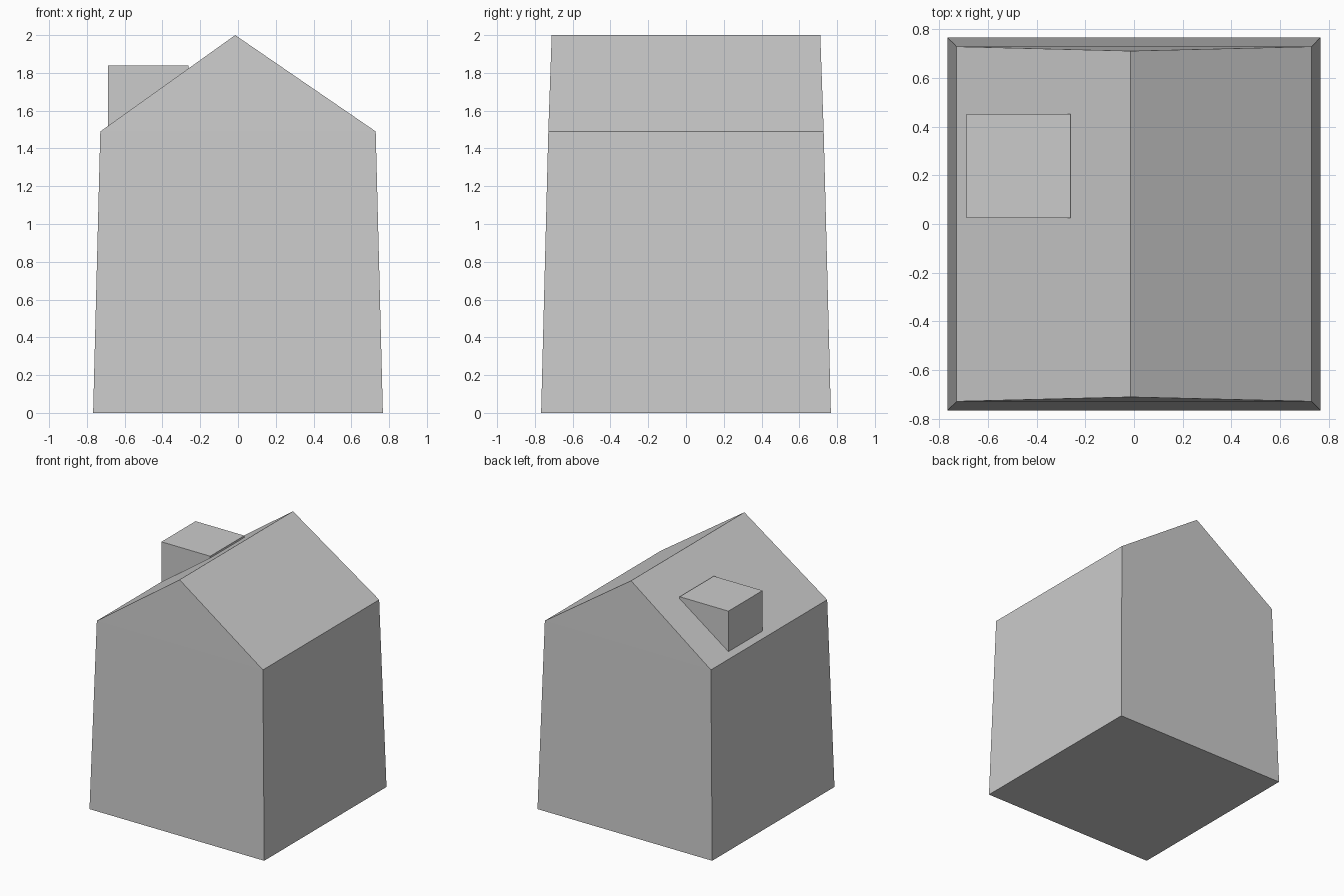
import bpy
import bmesh
from mathutils import Matrix

cube = bpy.data.objects.get("Cube")
if cube:
    bpy.data.objects.remove(cube, do_unlink=True)

# Single plain grey
GREY = (0.6, 0.6, 0.6, 1.0)
grey = bpy.data.materials.new("plain_grey")
grey.use_nodes = True
grey.diffuse_color = GREY
grey.node_tree.nodes["Principled BSDF"].inputs["Base Color"].default_value = GREY


def add_object(name, bm):
    bmesh.ops.recalc_face_normals(bm, faces=bm.faces)
    mesh = bpy.data.meshes.new(name)
    bm.to_mesh(mesh)
    bm.free()
    mesh.materials.append(grey)
    obj = bpy.data.objects.new(name, mesh)
    bpy.context.collection.objects.link(obj)
    return obj


# House body: tapered walls, then a gabled roof rising to a ridge
BASE, EAVE, EAVE_Z = 0.767, 0.729, 1.49
RIDGE_X, RIDGE_Y, RIDGE_Z = -0.015, 0.711, 2.0
corners = ((-1, -1), (1, -1), (1, 1), (-1, 1))

bm = bmesh.new()
base = [bm.verts.new((x * BASE, y * BASE, 0)) for x, y in corners]
eave = [bm.verts.new((x * EAVE, y * EAVE, EAVE_Z)) for x, y in corners]
front, back = [bm.verts.new((RIDGE_X, y * RIDGE_Y, RIDGE_Z)) for y in (-1, 1)]
bm.faces.new(base)
for i in range(4):
    j = (i + 1) % 4
    bm.faces.new((base[i], base[j], eave[j], eave[i]))
bm.faces.new((eave[0], eave[1], front))          # front gable
bm.faces.new((eave[2], eave[3], back))           # back gable
bm.faces.new((eave[1], eave[2], back, front))    # left roof slope
bm.faces.new((eave[3], eave[0], front, back))    # right roof slope
add_object("house_body", bm)

# Chimney: a block sunk into the right roof slope
SIZE = 0.428
bm = bmesh.new()
bmesh.ops.create_cube(bm, size=SIZE,
                      matrix=Matrix.Translation((-0.475, 0.238, 1.84 - SIZE / 2)))
add_object("chimney", bm)
